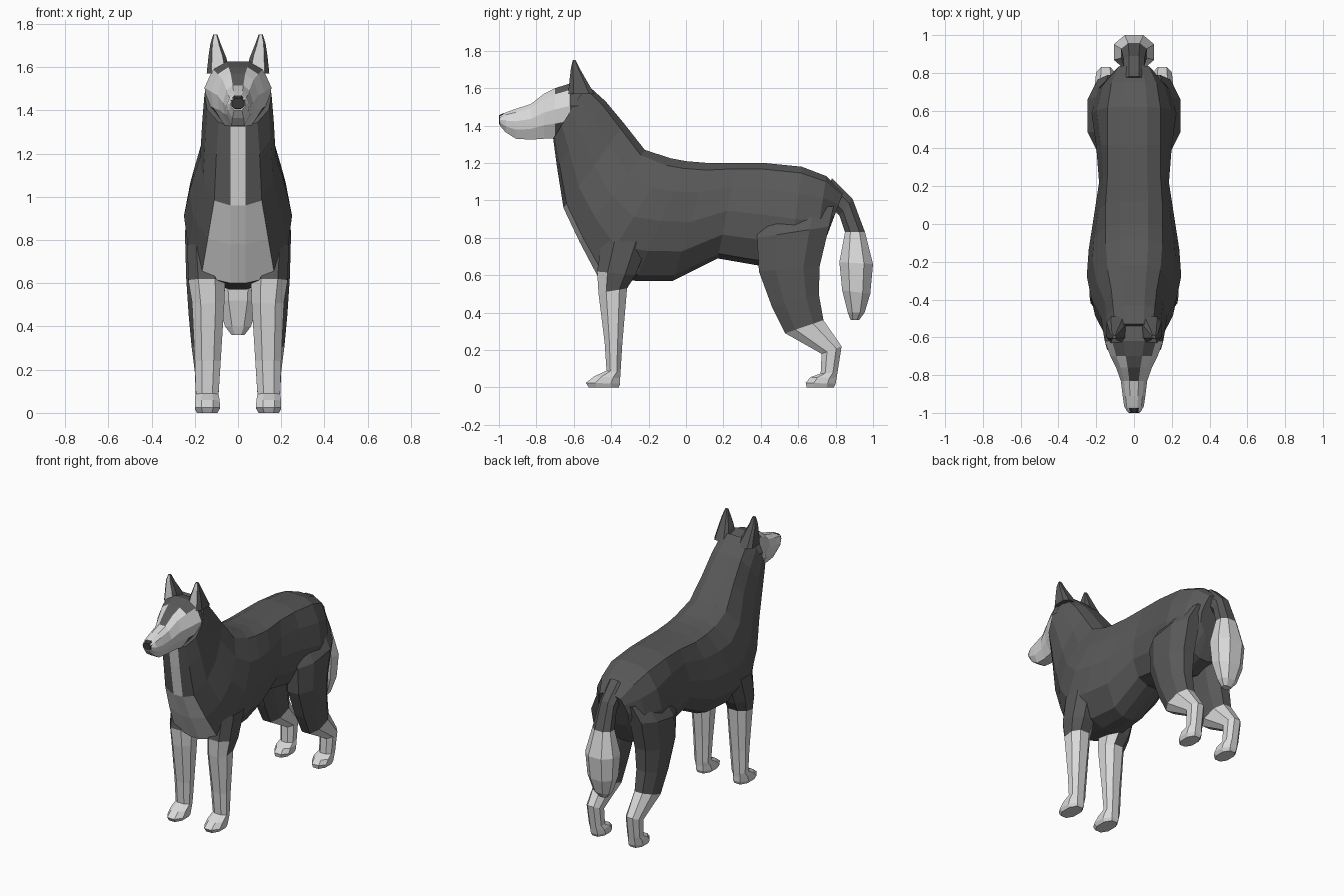
import bpy, bmesh
from mathutils import Vector

if "Cube" in bpy.data.objects:
    bpy.data.objects.remove(bpy.data.objects["Cube"])


def material(name, v):
    m = bpy.data.materials.new(name)
    m.diffuse_color = (v, v, v, 1)
    m.use_nodes = True
    m.node_tree.nodes["Principled BSDF"].inputs["Base Color"].default_value = m.diffuse_color
    return m


MATS = [material("dark_fur", 0.10), material("light_fur", 0.70), material("black_nose", 0.04)]
DARK, LIGHT, NOSE = 0, 1, 2


def loft(name, rings, rule, mirror=False):
    """Skin a list of equal rings; rule(segment, side, centre, normal) gives the colour."""
    bm = bmesh.new()
    vs = [[bm.verts.new(p) for p in r] for r in rings]
    n = len(rings[0])
    tags = {}
    for i in range(len(vs) - 1):
        for j in range(n):
            k = (j + 1) % n
            f = bm.faces.new((vs[i][j], vs[i][k], vs[i + 1][k], vs[i + 1][j]))
            tags[f] = (i, j)
    tags[bm.faces.new(vs[0])] = (0, -1)
    tags[bm.faces.new(vs[-1])] = (len(vs) - 2, -1)
    bmesh.ops.recalc_face_normals(bm, faces=bm.faces[:])
    for f, (i, j) in tags.items():
        f.material_index = rule(i, j, f.calc_center_median(), f.normal)
    me = bpy.data.meshes.new(name)
    bm.to_mesh(me)
    bm.free()
    for m in MATS:
        me.materials.append(m)
    ob = bpy.data.objects.new(name, me)
    bpy.context.collection.objects.link(ob)
    if mirror:
        ob.modifiers.new("mirror", 'MIRROR')
    return ob


def octagon(ya, za, yb, zb, x0, x1, c=0.27):
    """Chamfered box section from front point a to back point b, spanning x0..x1."""
    uv = [(c, 0), (1 - c, 0), (1, c), (1, 1 - c), (1 - c, 1), (c, 1), (0, 1 - c), (0, c)]
    return [Vector((x0 + u * (x1 - x0), ya + v * (yb - ya), za + v * (zb - za))) for u, v in uv]


def symmetric(top, bottom, half):
    """Left-right symmetric section; half is (x, fraction from top to bottom)."""
    t, b = Vector((0, *top)), Vector((0, *bottom))
    right = [t.lerp(b, f) + Vector((x, 0, 0)) for x, f in half]
    return right + [Vector((-p.x, p.y, p.z)) for p in reversed(right)]


# Neck and torso: top y, z, bottom y, z, half width, back width, lower width
TORSO = [
    (-.53, 1.62, -.71, 1.33, .155, .10, .09), (-.43, 1.53, -.69, 1.18, .165, .11, .10),
    (-.33, 1.41, -.655, .96, .175, .12, .11), (-.22, 1.27, -.57, .78, .225, .14, .14),
    (-.08, 1.225, -.475, .60, .25, .15, .17), (0, 1.21, -.27, .57, .24, .15, .13),
    (.12, 1.20, -.07, .57, .215, .15, .11), (.27, 1.20, .17, .69, .185, .14, .11),
    (.42, 1.20, .40, .65, .20, .14, .12), (.62, 1.18, .55, .62, .225, .14, .12),
    (.75, 1.13, .68, .66, .19, .12, .10), (.84, 1.04, .75, .80, .11, .08, .06)]
rings = [symmetric((a, b), (c, d), [(wt * .5, 0), (wt, .06), (w * .88, .25), (w, .5),
                                    (w * .92, .75), (wl, .95), (.035, 1)])
         for a, b, c, d, w, wt, wl in TORSO]


def torso_rule(i, j, c, n):
    if i < 2:
        return LIGHT if j == 6 else DARK
    return LIGHT if i < 4 and j in (5, 6, 7) else DARK


loft("neck_and_torso", rings, torso_rule)

# Head: y, bottom z, top z, half width
HEAD = [(-.52, 1.38, 1.60, .13), (-.62, 1.34, 1.625, .155), (-.70, 1.33, 1.60, .125),
        (-.76, 1.33, 1.57, .095), (-.83, 1.325, 1.515, .07), (-.91, 1.33, 1.49, .06),
        (-.965, 1.365, 1.47, .052), (-.995, 1.40, 1.455, .035)]
rings = [symmetric((y, zt), (y, zb), [(w * .35, 0), (w * .75, .12), (w, .42), (w * .9, .7), (w * .5, 1)])
         for y, zb, zt, w in HEAD]


def head_rule(i, j, c, n):
    if j == 9:                       # crown and bridge of the snout
        return LIGHT if i >= 4 else DARK
    if j in (0, 8):                  # brow patches
        return LIGHT if i >= 2 else DARK
    return LIGHT if i >= 2 or (i == 1 and j in (1, 2, 6, 7) and c.z > 1.44) else DARK


loft("head", rings, head_rule)

# Nose
loft("nose", [octagon(-.975, 1.468, -.975, 1.40, -.037, .037),
              octagon(-1.0, 1.455, -1.0, 1.408, -.028, .028)], lambda *a: NOSE)

# Ears, pale on the front
loft("ear", [octagon(-.63, 1.57, -.49, 1.57, .035, .145, .2),
             octagon(-.622, 1.65, -.525, 1.63, .055, .137, .2),
             octagon(-.615, 1.71, -.565, 1.70, .08, .128, .2),
             octagon(-.605, 1.75, -.59, 1.75, .095, .115, .2)],
     lambda i, j, c, n: LIGHT if n.y < -.75 else DARK, True)

# Front legs
FRONT = [(-.45, .78, -.20, .78, .08, .235), (-.475, .62, -.27, .60, .06, .23),
         (-.468, .505, -.315, .53, .063, .213), (-.435, .24, -.34, .24, .08, .20),
         (-.425, .09, -.35, .08, .09, .195), (-.49, .06, -.352, .05, .085, .20),
         (-.535, .025, -.352, .02, .083, .20), (-.52, 0, -.36, 0, .095, .19)]
loft("front_leg", [octagon(*r) for r in FRONT],
     lambda i, j, c, n: LIGHT if i >= 2 or (i == 1 and (n.y < -.5 or n.x < -.5)) else DARK, True)

# Hind legs
HIND = [(.38, .92, .79, .97, .05, .17), (.38, .80, .765, .86, .05, .245),
        (.39, .62, .715, .65, .06, .24), (.46, .43, .71, .50, .075, .228),
        (.53, .29, .735, .36, .085, .215), (.725, .18, .832, .22, .10, .20),
        (.72, .075, .81, .08, .10, .195), (.665, .055, .805, .05, .09, .20),
        (.64, .025, .80, .02, .088, .20), (.645, 0, .79, 0, .10, .19)]
loft("hind_leg", [octagon(*r) for r in HIND],
     lambda i, j, c, n: LIGHT if i >= 4 else DARK, True)

# Tail: front y, z, back y, z, half width
TAIL = [(.74, 1.0, .78, 1.12, .06), (.82, .92, .89, 1.01, .055), (.85, .83, .957, .83, .068),
        (.82, .67, 1.0, .66, .107), (.835, .52, .985, .50, .095), (.865, .40, .955, .40, .06),
        (.88, .36, .925, .36, .03)]
loft("tail", [octagon(*r[:4], -r[4], r[4]) for r in TAIL],
     lambda i, j, c, n: LIGHT if i >= 2 else DARK)
